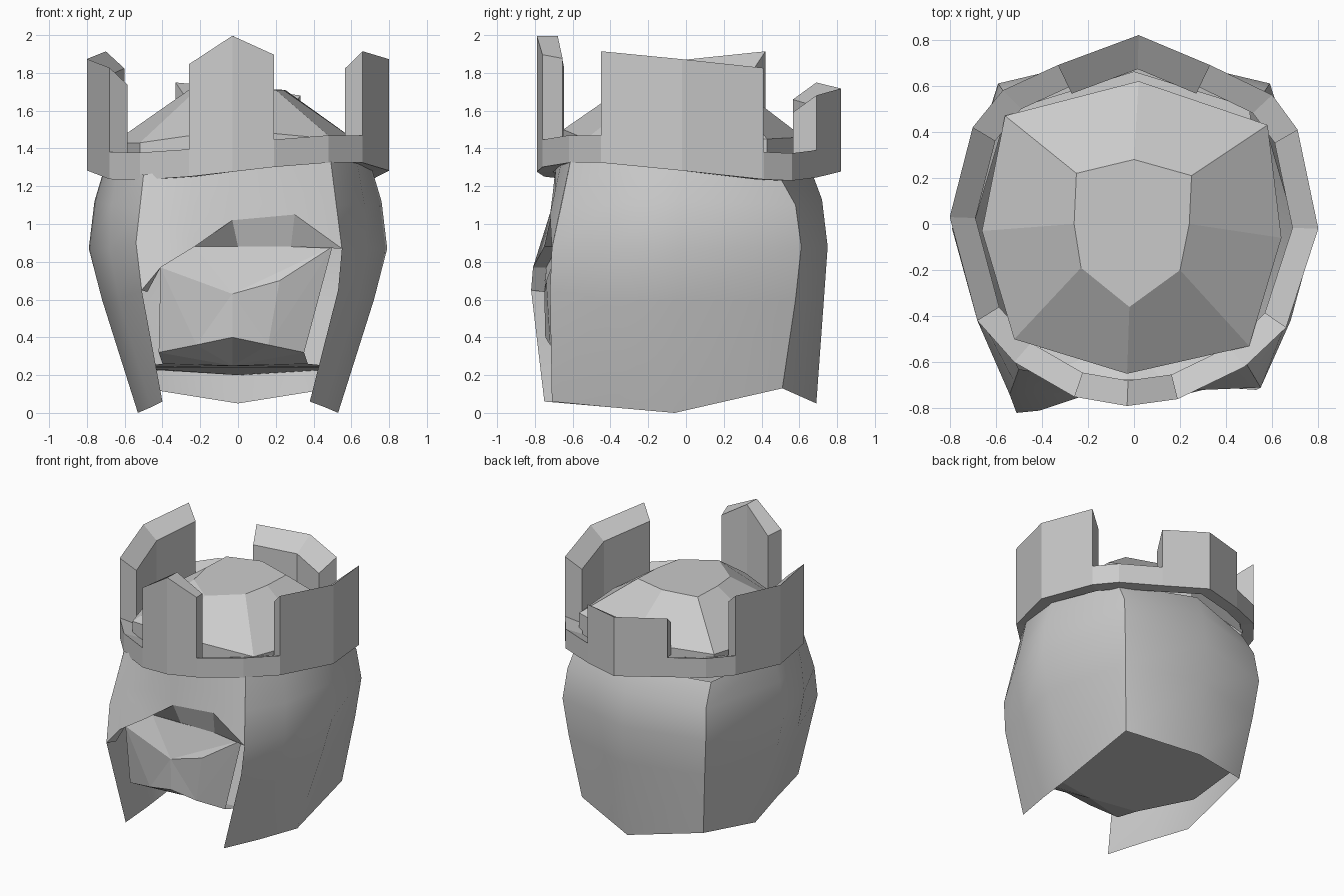
import bpy, bmesh, math
from mathutils import Vector


def make(name, verts, faces, smooth=None):
    bm = bmesh.new()
    vs = [bm.verts.new(v) for v in verts]
    for f in faces:
        bm.faces.new([vs[i] for i in f])
    bmesh.ops.remove_doubles(bm, verts=bm.verts, dist=0.002)
    bmesh.ops.recalc_face_normals(bm, faces=bm.faces)
    me = bpy.data.meshes.new(name)
    bm.to_mesh(me)
    bm.free()
    ob = bpy.data.objects.new(name, me)
    bpy.context.collection.objects.link(ob)
    if smooth:
        bpy.ops.object.select_all(action='DESELECT')
        ob.select_set(True)
        bpy.context.view_layer.objects.active = ob
        bpy.ops.object.shade_smooth_by_angle(angle=math.radians(smooth))
    return ob


def grid(cols):
    n = len(cols[0])
    verts = [p for c in cols for p in c]
    faces = [(i*n+j, (i+1)*n+j, (i+1)*n+j+1, i*n+j+1)
             for i in range(len(cols)-1) for j in range(n-1)]
    return verts, faces


# Hood: half the vertical profiles, front edge round to the back, then mirrored
half = [
    [(.38, -.71, .06), (.53, -.72, .65), (.55, -.71, .87), (.52, -.66, 1.1), (.49, -.61, 1.34)],
    [(.46, -.40, .03), (.63, -.42, .60), (.68, -.42, .87), (.67, -.40, 1.1), (.63, -.38, 1.33)],
    [(.53, -.06, .00), (.72, -.04, .60), (.79, -.02, .87), (.76, -.02, 1.12), (.70, -.02, 1.32)],
    [(.50, .51, .13), (.56, .58, .60), (.59, .61, .88), (.57, .58, 1.1), (.55, .49, 1.26)],
    [(0, .69, .05), (0, .73, .60), (0, .75, .88), (0, .72, 1.13), (0, .66, 1.29)],
]
left = [[(-x, y, z) for x, y, z in c] for c in half[-2::-1]]
left[-1] = [(-.40, -.75, .06), (-.51, -.82, .65), (-.54, -.74, .90),
            (-.52, -.685, 1.08), (-.50, -.63, 1.26)]
make("hood", *grid(half + left), smooth=40)

# Forehead: strip between the face opening and the crown
arch = [(.55, -.71, .87), (.30, -.72, 1.05), (-.03, -.72, 1.02),
        (-.23, -.75, .88), (-.41, -.81, .77), (-.51, -.82, .65)]
top = [(.49, -.61, 1.34), (.28, -.66, 1.33), (-.03, -.69, 1.31),
       (-.23, -.67, 1.29), (-.38, -.65, 1.28), (-.50, -.63, 1.26)]
rows = []
for a, t in zip(arch, top):
    a, t = Vector(a), Vector(t)
    rows.append([a, a.lerp(t, .5), t])
rows[-1][1] = Vector(left[-1][2])
make("forehead", *grid(rows), smooth=20)

# Face plate, recessed under the brow, with a sloping underside
face = [(-.41, -.74, .77), (-.23, -.68, .88), (.50, -.67, .88),
        (-.22, -.745, .70), (-.03, -.75, .63), (.22, -.74, .70),
        (-.42, -.67, .32), (-.22, -.72, .36), (-.03, -.745, .40), (.16, -.72, .36), (.35, -.65, .32)]
inner = [(.37, -.45, .26), (.57, -.05, .24), (.50, .51, .23), (0, .68, .20),
         (-.50, .51, .23), (-.57, -.05, .24), (-.40, -.45, .26), (-.03, -.5, .25)]
faces = [(0, 1, 3), (1, 4, 3), (1, 2, 4), (2, 5, 4), (0, 7, 6), (0, 3, 7),
         (3, 4, 7), (4, 8, 7), (4, 9, 8), (4, 5, 9), (5, 2, 9), (2, 10, 9),
         (6, 7, 18), (7, 8, 18), (8, 9, 18), (9, 10, 18), (10, 11, 18), (6, 18, 17),
         (11, 12, 16, 17, 18), (12, 13, 14, 15, 16)]
make("face", face + inner, faces)
# Underside of the brow
brow = [(.50, -.67, .88), (.28, -.675, .88), (0, -.675, .88),
        (-.23, -.68, .88), (-.41, -.74, .77), (-.48, -.75, .64)]
make("brow_underside", *grid([[a, b] for a, b in zip(arch, brow)]))

# Crown: saddle-shaped band; third value is the height of a raised point
ring = [(-.26, -.75, 1.875), (-.03, -.79, 2.0), (.19, -.76, 1.875), (.48, -.62, 0),
        (.66, -.45, 1.87), (.80, -.02, 1.87), (.71, .41, 1.87), (.60, .56, 0),
        (.33, .69, 1.715), (.02, .82, 1.72), (-.33, .69, 1.715), (-.57, .58, 0),
        (-.70, .42, 1.87), (-.80, .03, 1.87), (-.68, -.42, 1.87), (-.52, -.60, 0)]


def pt(p, z, k=1.0):
    return (p[0]*k, p[1]*k, z - .15*p[0]*p[1])


INNER = .86
RIM = 1.38     # inner edge of the band sits lower, so its top slopes inward
loops = [[pt(p, 1.28), pt(p, 1.425), pt(p, RIM, INNER), pt(p, 1.28, INNER + .03), pt(p, 1.28)]
         for p in ring + ring[:1]]
make("crown_band", *grid(loops))

for k, name in enumerate(["front", "right", "back", "left"]):
    pts = ring[4*k:4*k+3]
    drop = .02 if name == "front" else .09
    thick = .82 if name == "back" else INNER
    cols = [[pt(p, 1.425), pt(p, p[2]), pt(p, p[2]-drop*(p[2] < 2), thick),
             pt(p, RIM, thick)] for p in pts]
    v, f = grid(cols)
    make("crown_point_" + name, v, f + [(0, 1, 2, 3), (8, 9, 10, 11)])

# Cap: faceted dome inside the crown
base = [(-.03, -.65, 1.50), (.50, -.53, 1.45), (.64, -.06, 1.43), (.58, .43, 1.45),
        (.02, .62, 1.46), (-.56, .47, 1.46), (-.66, -.03, 1.43), (-.52, -.50, 1.43)]
crest = [(-.02, -.36, 1.70), (.20, -.20, 1.71), (.24, 0, 1.71), (.25, .21, 1.71),
         (0, .28, 1.72), (-.25, .22, 1.71), (-.26, 0, 1.71), (-.23, -.19, 1.70)]
cols = [[(x, y, 1.3), (x, y, z), c] for (x, y, z), c in zip(base, crest)]
v, f = grid(cols + cols[:1])
make("cap", v, f + [tuple(range(2, 24, 3))])
